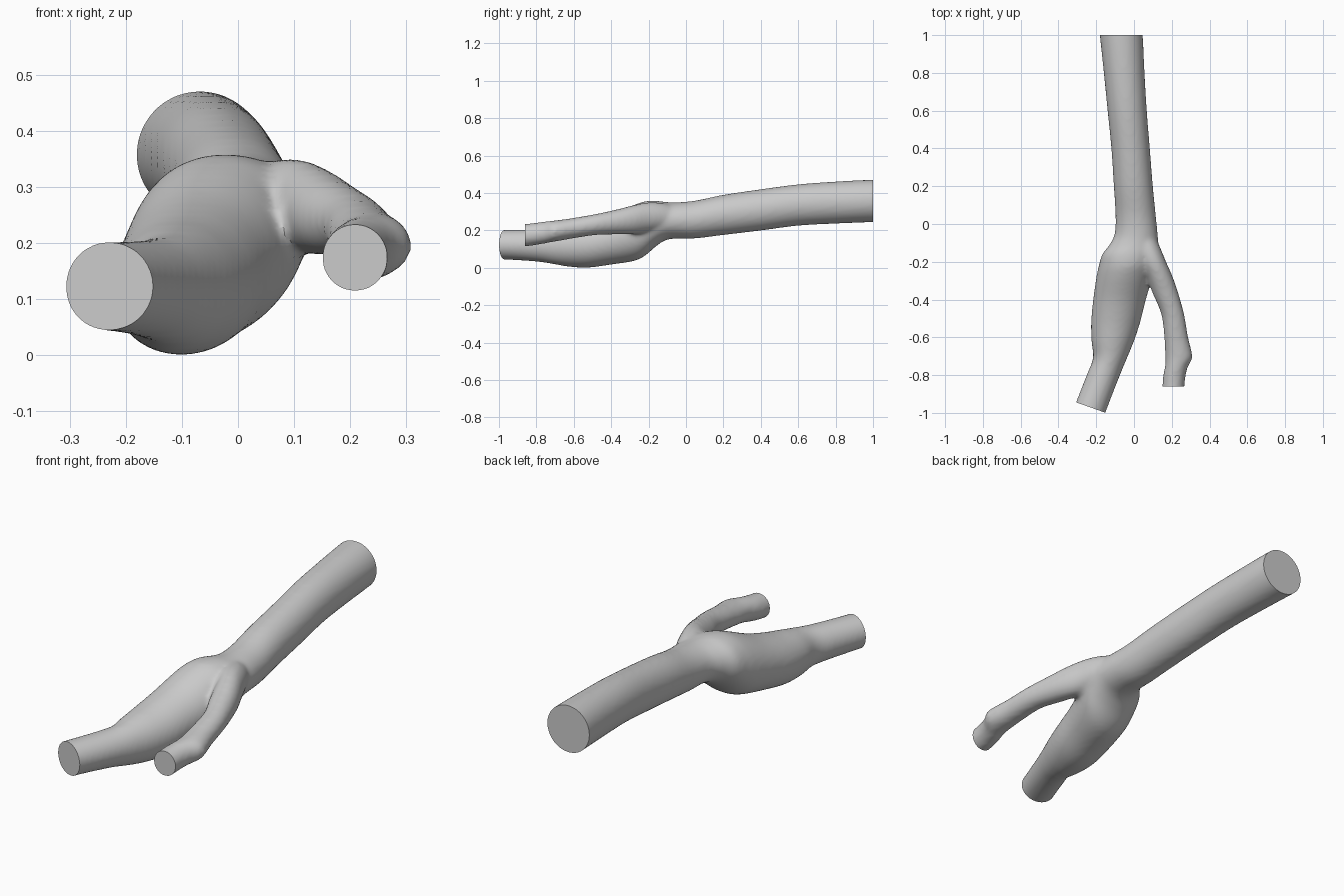
import bpy, bmesh
from math import sin, cos, pi
from mathutils import Vector

if "Cube" in bpy.data.objects:
    bpy.data.objects.remove(bpy.data.objects["Cube"])

# Sections: y, x min, x max, z min, z max
TRUNK = [
    (1.2, -.20, .025, .25, .475), (1.0, -.181, .046, .244, .471),
    (.8, -.16, .056, .236, .461), (.6, -.14, .068, .225, .446),
    (.4, -.12, .084, .199, .42), (.2, -.107, .10, .175, .39),
    (.05, -.098, .115, .157, .359), (-.05, -.102, .125, .156, .35),
    (-.11, -.13, .13, .147, .352), (-.16, -.168, .13, .115, .358),
    (-.22, -.186, .12, .064, .355), (-.28, -.199, .10, .036, .335),
    (-.40, -.216, .063, .017, .285), (-.52, -.227, .033, .001, .25),
    (-.62, -.225, .0, .005, .23), (-.71, -.217, -.037, .02, .213),
    (-.80, -.251, -.074, .033, .205), (-.97, -.317, -.14, .044, .202),
    (-1.12, -.37, -.193, .044, .202),
]
BRANCH = [
    (-.02, -.03, .09, .20, .32), (-.12, .0, .137, .20, .345),
    (-.20, .03, .170, .19, .350), (-.28, .065, .205, .18, .335),
    (-.37, .10, .236, .178, .312), (-.48, .145, .266, .175, .288),
    (-.60, .160, .287, .158, .267), (-.66, .164, .302, .147, .258),
    (-.71, .166, .309, .139, .252), (-.755, .164, .286, .130, .247),
    (-.80, .155, .274, .122, .241), (-.86, .150, .267, .114, .234),
    (-.95, .145, .26, .108, .228),
]
SIDES, STEPS = 40, 6


def spline(a, b, c, d, t):
    """Catmull-Rom blend of section tuples."""
    return [q + .5 * t * (r - p + t * (2*p - 5*q + 4*r - s + t * (3*(q - r) + s - p)))
            for p, q, r, s in zip(a, b, c, d)]


def add_tube(bm, sections):
    pts = [sections[0]] + sections + [sections[-1]]
    rows = [spline(*pts[i:i + 4], k / STEPS)
            for i in range(len(pts) - 3) for k in range(STEPS)] + [sections[-1]]
    rings = []
    for y, x0, x1, z0, z1 in rows:
        rings.append([bm.verts.new(((x0 + x1) / 2 + (x1 - x0) / 2 * cos(a), y,
                                    (z0 + z1) / 2 + (z1 - z0) / 2 * sin(a)))
                      for a in (2 * pi * k / SIDES for k in range(SIDES))])
    for r, s in zip(rings, rings[1:]):
        for k in range(SIDES):
            j = (k + 1) % SIDES
            bm.faces.new((r[k], r[j], s[j], s[k]))
    bm.faces.new(rings[0])
    bm.faces.new(rings[-1])


# Main vessel with bulb, plus the side branch
bm = bmesh.new()
add_tube(bm, TRUNK)
add_tube(bm, BRANCH)
bmesh.ops.recalc_face_normals(bm, faces=bm.faces)
mesh = bpy.data.meshes.new("forked_vessel")
bm.to_mesh(mesh)
bm.free()
vessel = bpy.data.objects.new("forked_vessel", mesh)
bpy.context.collection.objects.link(vessel)

# Fuse both tubes and soften the junction
remesh = vessel.modifiers.new("fuse", 'REMESH')
remesh.mode = 'VOXEL'
remesh.voxel_size = .011
smooth = vessel.modifiers.new("soften", 'SMOOTH')
smooth.factor, smooth.iterations = .5, 8
fused = bpy.data.meshes.new_from_object(
    vessel.evaluated_get(bpy.context.evaluated_depsgraph_get()))
vessel.modifiers.clear()
vessel.data = fused

# Cut the three ends flat and cap them
bm = bmesh.new()
bm.from_mesh(fused)
ends = [((0, 1, 0), (0, 1, 0), lambda c: c.y > .8),
        ((-.228, -.972, 0), (-.334, -.943, 0), lambda c: c.x < .03 and c.y < -.7),
        ((.2, -.86, 0), (0, -1, 0), lambda c: c.x > .08 and c.y < -.7)]
for point, normal, near in ends:
    faces = [f for f in bm.faces if near(f.calc_center_median())]
    geom = faces + list({e for f in faces for e in f.edges}) \
        + list({v for f in faces for v in f.verts})
    bmesh.ops.bisect_plane(bm, geom=geom, plane_co=point,
                           plane_no=Vector(normal).normalized(), clear_outer=True)
bmesh.ops.holes_fill(bm, edges=[e for e in bm.edges if e.is_boundary], sides=0)
bmesh.ops.recalc_face_normals(bm, faces=bm.faces)
bm.to_mesh(fused)
bm.free()

bpy.context.view_layer.objects.active = vessel
vessel.select_set(True)
bpy.ops.object.shade_smooth_by_angle(angle=.7)
